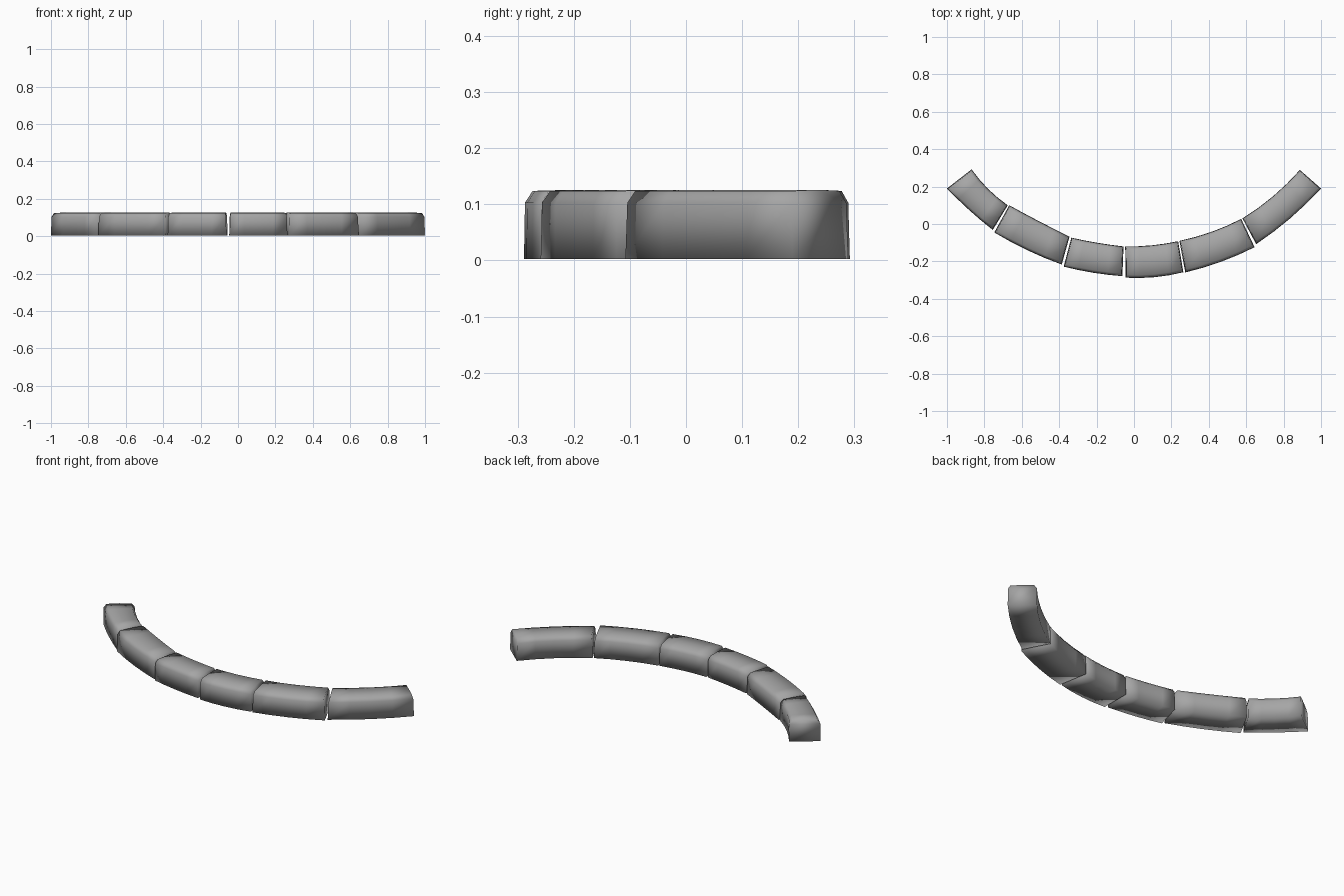
import bpy, bmesh
from mathutils import Vector

if "Cube" in bpy.data.objects:
    bpy.data.objects.remove(bpy.data.objects["Cube"])

# Block plans: outer-left, inner-left, outer-right, inner-right corners, outer bow, inner bow
plans = [
    ((-1.00, 0.19), (-0.868, 0.292), (-0.755, -0.032), (-0.675, 0.10), 0.006, 0.012),
    ((-0.747, -0.045), (-0.667, 0.10), (-0.386, -0.217), (-0.345, -0.068), 0.010, 0.002),
    ((-0.376, -0.228), (-0.335, -0.073), (-0.062, -0.279), (-0.056, -0.12), 0.007, 0.004),
    ((-0.045, -0.287), (-0.047, -0.12), (0.264, -0.258), (0.236, -0.092), 0.012, 0.008),
    ((0.274, -0.259), (0.243, -0.09), (0.645, -0.124), (0.573, 0.027), 0.012, 0.012),
    ((0.653, -0.108), (0.580, 0.030), (1.00, 0.19), (0.887, 0.289), 0.014, 0.015),
]

# Coarse cross-section: fraction from outer to inner side, height, end inset
profile = [(0, 0.003, 0), (0.01, 0.103, 0.008), (0.09, 0.124, 0.02), (0.5, 0.126, 0.02),
           (0.9, 0.124, 0.02), (0.99, 0.103, 0.008), (1, 0.003, 0)]
STEPS = 4

# Dark grey stone
stone = bpy.data.materials.new("stone")
stone.diffuse_color = (0.38, 0.38, 0.38, 1)
stone.use_nodes = True
stone.node_tree.nodes["Principled BSDF"].inputs["Base Color"].default_value = stone.diffuse_color


def bowed(a, b, t, bow):
    """Point on a chord that bulges to the outer side."""
    a, b = Vector(a), Vector(b)
    d = (b - a).normalized()
    return a.lerp(b, t) + Vector((d.y, -d.x)) * bow * 4 * t * (1 - t)


def stone_block(name, ol, il, orr, ir, obow, ibow):
    bm = bmesh.new()
    rings = []
    for i in range(STEPS + 1):
        ring = []
        for u, z, inset in profile:
            t = min(max(i / STEPS, inset), 1 - inset)
            p = bowed(ol, orr, t, obow).lerp(bowed(il, ir, t, ibow), u)
            ring.append(bm.verts.new((p.x, p.y, z)))
        rings.append(ring)
    n = len(profile)
    for r, s in zip(rings, rings[1:]):
        for k in range(n):
            bm.faces.new((r[k], r[(k + 1) % n], s[(k + 1) % n], s[k]))
    bm.faces.new(rings[0])
    bm.faces.new(rings[-1][::-1])
    bmesh.ops.recalc_face_normals(bm, faces=bm.faces)
    # Soft shading over every edge, as on the worn stone
    for f in bm.faces:
        f.smooth = True
    mesh = bpy.data.meshes.new(name)
    bm.to_mesh(mesh)
    bm.free()
    mesh.materials.append(stone)
    ob = bpy.data.objects.new(name, mesh)
    bpy.context.collection.objects.link(ob)


# Curved row of kerb stones
for i, plan in enumerate(plans):
    stone_block(f"kerb_stone_{i + 1}", *plan)
